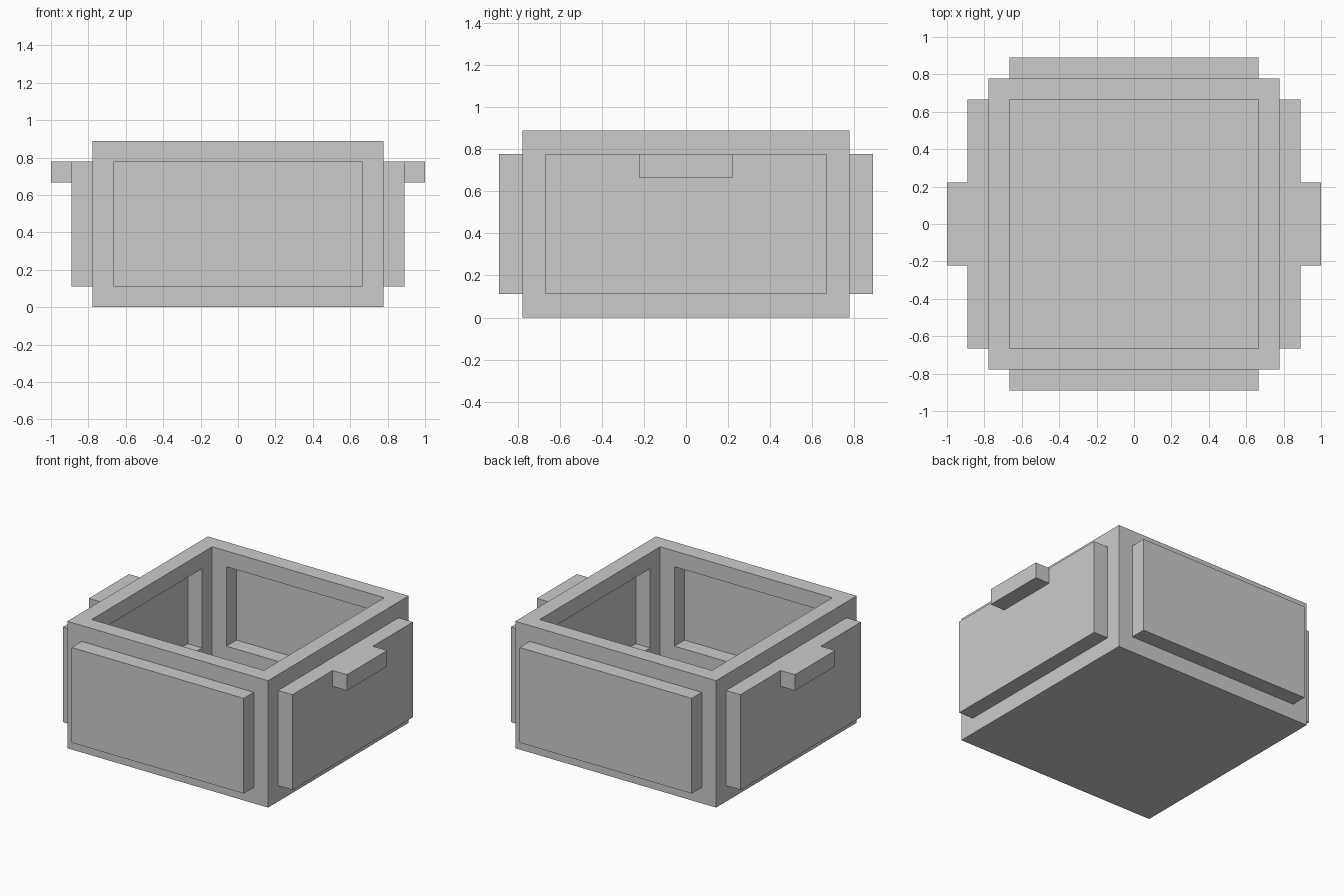
import bpy

if "Cube" in bpy.data.objects:
    bpy.data.objects.remove(bpy.data.objects["Cube"])

U = 1 / 9  # modelling unit: the model is 18 units long


def box(name, lo, hi):
    """Axis-aligned box between two corners given in units."""
    bpy.ops.mesh.primitive_cube_add(size=1)
    ob = bpy.context.object
    ob.name = name
    for v in ob.data.vertices:
        v.co = [(l if c < 0 else h) * U for c, l, h in zip(v.co, lo, hi)]
    return ob


def cut(target, cutter):
    """Subtract a hidden cutter from the target."""
    mod = target.modifiers.new(cutter.name, 'BOOLEAN')
    mod.operation = 'DIFFERENCE'
    mod.solver = 'EXACT'
    mod.object = cutter
    cutter.hide_render = True
    cutter.display_type = 'WIRE'


# Open-topped body with a window through each wall
body = box("box_frame", (-7, -7, 0), (7, 7, 8))
cut(body, box("cavity_cutter", (-6, -6, 1), (6, 6, 9)))
cut(body, box("side_window_cutter", (-8, -5, 2), (8, 5, 7)))
cut(body, box("end_window_cutter", (-5, -8, 2), (5, 8, 7)))

# Raised outer panels closing the windows, and the two side handles
for s, side, end in ((1, "right", "back"), (-1, "left", "front")):
    x0, x1 = sorted((7 * s, 8 * s))
    box(side + "_panel", (x0, -6, 1), (x1, 6, 7))
    box(end + "_panel", (-6, x0, 1), (6, x1, 7))
    h0, h1 = sorted((8 * s, 9 * s))
    box(side + "_handle", (h0, -2, 6), (h1, 2, 7))
